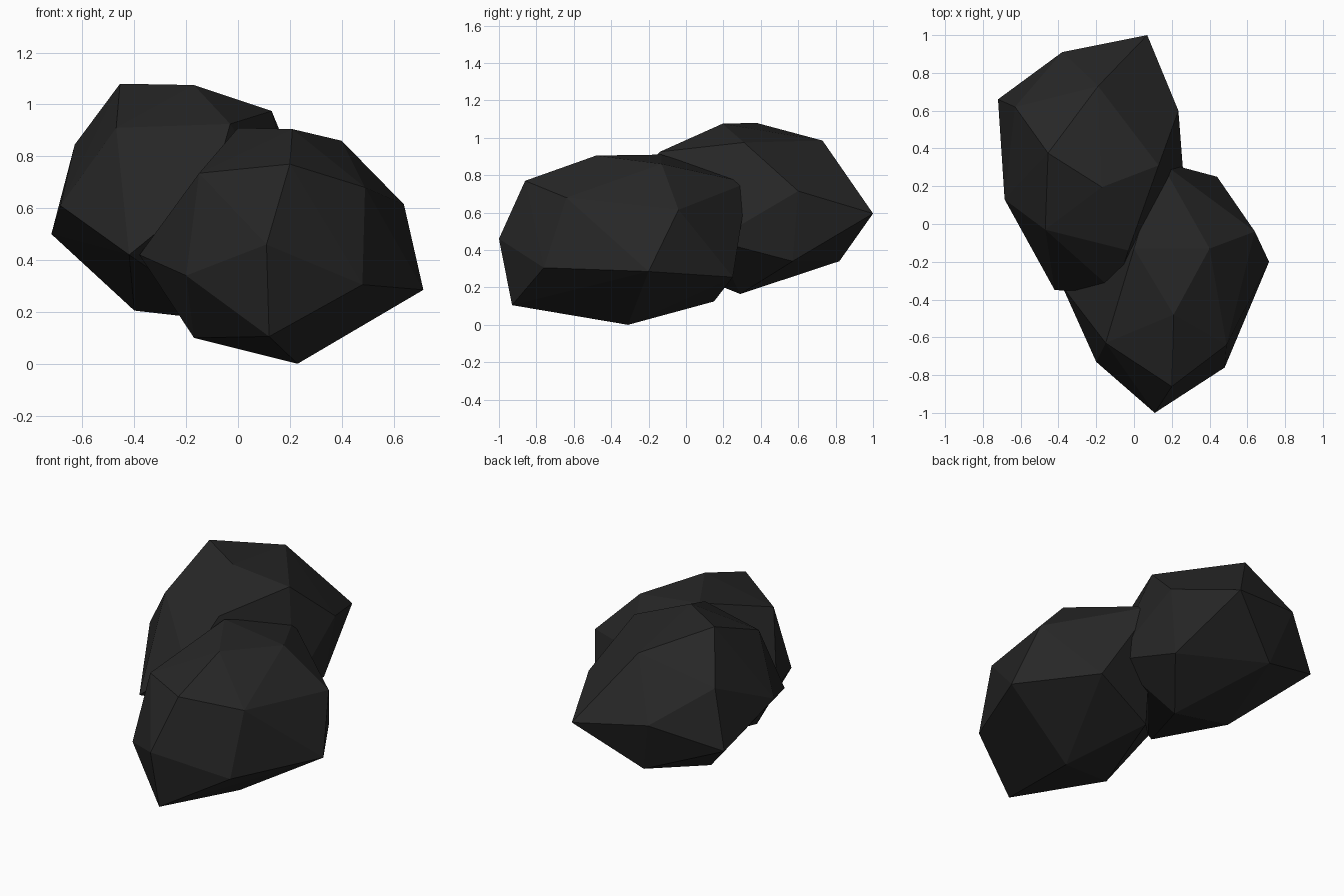
import bpy
import bmesh

# Remove the default object only
default_object = bpy.data.objects.get("Cube")
if default_object:
    bpy.data.objects.remove(default_object, do_unlink=True)


def make_material(name, colour):
    material = bpy.data.materials.new(name)
    material.use_nodes = True
    material.diffuse_color = colour
    shader = material.node_tree.nodes["Principled BSDF"]
    shader.inputs["Base Color"].default_value = colour
    shader.inputs["Roughness"].default_value = 0.9
    return material


def make_lump(name, corners, material):
    """Wrap a faceted convex skin around the corner points of one lump."""
    mesh = bpy.data.meshes.new(name)
    lump = bpy.data.objects.new(name, mesh)
    bpy.context.collection.objects.link(lump)
    bm = bmesh.new()
    for corner in corners:
        bm.verts.new(corner)
    hull = bmesh.ops.convex_hull(bm, input=bm.verts[:])
    # Drop any corner that ended up inside the skin
    loose = [v for v in bm.verts if not v.link_faces]
    bmesh.ops.delete(bm, geom=loose, context='VERTS')
    bmesh.ops.recalc_face_normals(bm, faces=bm.faces[:])
    for face in bm.faces:
        face.smooth = False
    bm.to_mesh(mesh)
    bm.free()
    mesh.materials.append(material)
    return lump


coal_black = make_material("coal black", (0.02, 0.02, 0.02, 1))

# Lower lump at the front: nose, right flank, crown, left flank, underside, back
front_corners = [
    (.11, -1, .46), (.20, -.86, .77), (.12, -.93, .105),
    (.48, -.76, .305), (.49, -.64, .68), (.715, -.20, .285), (.64, -.04, .615),
    (.40, -.13, .86), (.21, -.48, .905), (0, -.13, .91), (-.15, -.63, .735),
    (-.20, -.73, .34), (-.38, -.33, .42),
    (.23, -.31, 0), (-.17, -.44, .10), (.04, .15, .125),
    (.44, .25, .255), (.14, .33, .76),
]

# Higher lump at the back: crown, left flank, front, back tip, underside, right flank
back_corners = [
    (-.455, .375, 1.08), (-.17, .195, 1.075), (-.19, .73, .985), (.13, .31, .975),
    (-.72, .66, .50), (-.63, .62, .845), (-.685, .13, .61),
    (-.47, -.03, .91), (-.03, -.14, .925), (-.42, -.35, .42), (-.10, -.36, .68),
    (.07, 1, .595), (-.38, .91, .66),
    (-.29, .82, .34), (-.40, .33, .205), (-.05, .29, .165),
    (.18, .57, .34), (.235, .60, .715), (.27, .15, .45),
]

make_lump("front_lump", front_corners, coal_black)
make_lump("back_lump", back_corners, coal_black)
